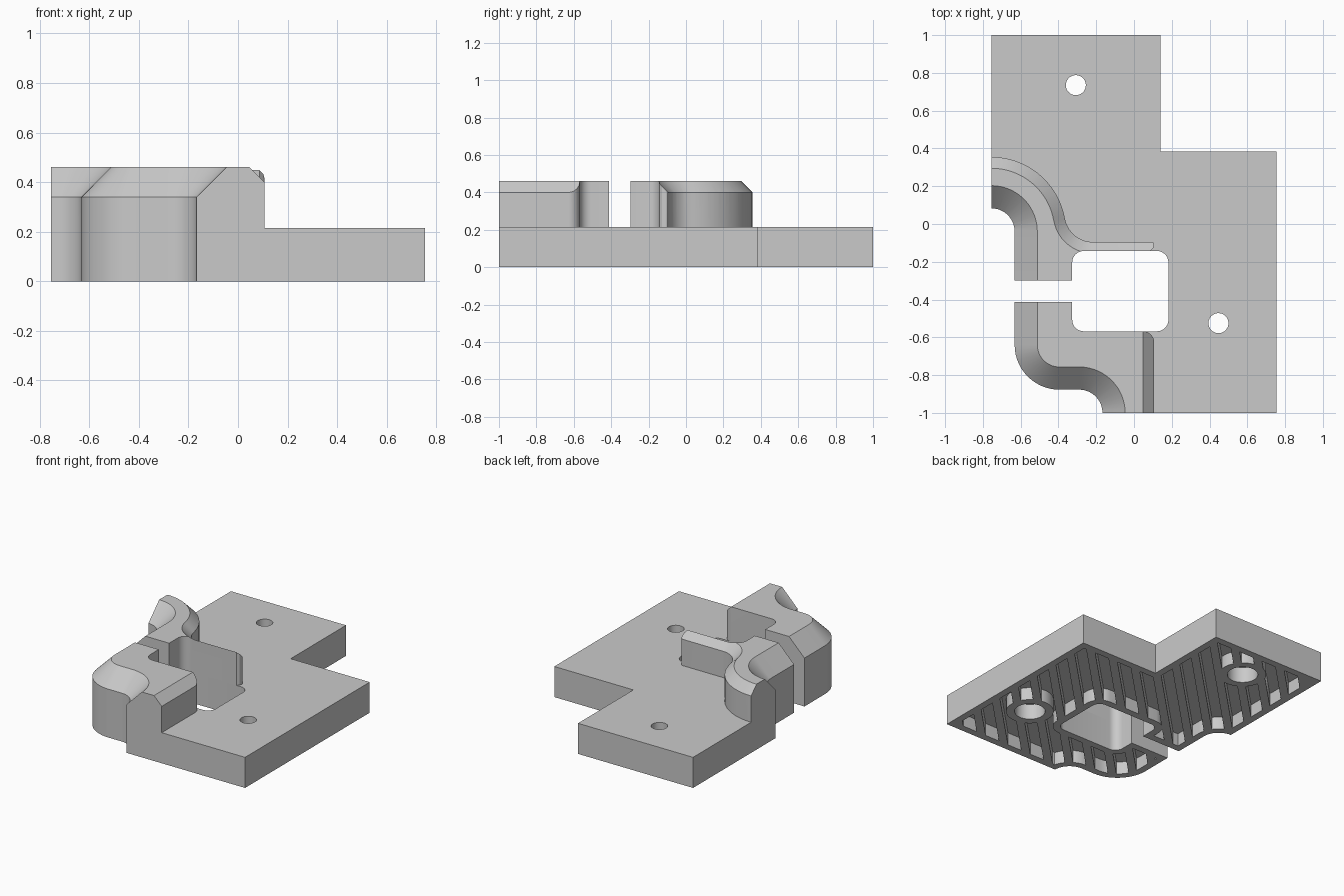
import bpy, bmesh
from math import sin, cos, radians
from mathutils import Matrix, Vector

cube = bpy.data.objects.get("Cube")
if cube:
    bpy.data.objects.remove(cube, do_unlink=True)

PLATE, TOP, POCKET, BORE = 0.215, 0.46, 0.09, 0.11
HOLES = [(0.447, -0.525), (-0.308, 0.735)]

grey = bpy.data.materials.new("plain grey")
grey.use_nodes = True
grey.diffuse_color = (0.59, 0.59, 0.59, 1)
grey.node_tree.nodes["Principled BSDF"].inputs["Base Color"].default_value = (0.59, 0.59, 0.59, 1)


def arc(cx, cy, r, a0, a1, n=14):
    angles = [radians(a0 + (a1 - a0) * i / n) for i in range(n + 1)]
    return [(cx + r * cos(a), cy + r * sin(a)) for a in angles]


def offset(path, d, closed=False):
    """Mitred offset of a path towards its left side."""
    out, n = [], len(path)
    for i in range(n):
        p = Vector(path[i])
        before = p - Vector(path[i - 1]) if closed or i > 0 else None
        after = Vector(path[(i + 1) % n]) - p if closed or i < n - 1 else None
        a = (before or after).normalized()
        b = (after or before).normalized()
        na, nb = Vector((-a.y, a.x)), Vector((-b.y, b.x))
        out.append(tuple(p + (na + nb) * (d / (1 + na.dot(nb)))))
    return out


def make(name, bm):
    bmesh.ops.recalc_face_normals(bm, faces=bm.faces[:])
    mesh = bpy.data.meshes.new(name)
    bm.to_mesh(mesh)
    bm.free()
    mesh.materials.append(grey)
    ob = bpy.data.objects.new(name, mesh)
    bpy.context.collection.objects.link(ob)
    return ob


def loft(name, rings):
    """Skin closed rings of 3D points and cap both ends."""
    bm = bmesh.new()
    rows = [[bm.verts.new(p) for p in ring] for ring in rings]
    for r0, r1 in zip(rows, rows[1:]):
        for i in range(len(r0)):
            j = (i + 1) % len(r0)
            bm.faces.new((r0[i], r0[j], r1[j], r1[i]))
    bm.faces.new(rows[0])
    bm.faces.new(rows[-1])
    return make(name, bm)


def prism(name, outline, z0, z1):
    return loft(name, [[(x, y, z) for x, y in outline] for z in (z0, z1)])


def cylinder(name, centre, r, z0, z1):
    return prism(name, arc(*centre, r, 0, 360, 40)[:-1], z0, z1)


def chamfer_cutter(path, d, e=0.03):
    """Wedge that slopes the top edge along a path at 45 degrees."""
    low, high = offset(path, -e), offset(path, d + e)
    rings = [[(*a, TOP - d - e), (*b, TOP + e), (*a, TOP + e)] for a, b in zip(low, high)]
    return loft("chamfer_cutter", rings)


def boolean(ob, cutter, op="DIFFERENCE"):
    mod = ob.modifiers.new("cut", "BOOLEAN")
    mod.operation, mod.object, mod.solver = op, cutter, "EXACT"
    cutter.hide_render = True
    bpy.context.view_layer.objects.active = ob
    bpy.ops.object.modifier_apply(modifier=mod.name)
    bpy.data.objects.remove(cutter, do_unlink=True)


# Shared curves, each with the material on its left
front_curve = ([(-0.632, -0.413)] + arc(-0.395, -0.64, 0.237, 180, 270)
               + arc(-0.29, -1, 0.123, 90, 0))
rear_curve = arc(-0.755, -0.04, 0.123, 90, 0) + [(-0.632, -0.298)]
rear_corner = [(-0.327, -0.298)] + arc(-0.267, -0.203, 0.06, 180, 90, 8)
front_corner = arc(-0.267, -0.508, 0.06, 270, 180, 8) + [(-0.327, -0.413)]
rear_edge = arc(-0.218, 0.055, 0.15, 270, 190) + arc(-0.755, -0.04, 0.395, 10, 90, 24)[1:]

# Base plate with its window and side slot
plate_outline = (front_curve + [(0.755, -1), (0.755, 0.385), (0.14, 0.385), (0.14, 1), (-0.755, 1)]
                 + rear_curve + rear_corner
                 + arc(0.122, -0.203, 0.06, 90, 0, 8) + arc(0.122, -0.508, 0.06, 0, -90, 8)
                 + front_corner)
plate = prism("base_plate", plate_outline, 0, PLATE)

# Diagonal pockets between ribs on the underside
pockets = prism("pockets", offset(plate_outline, 0.05, True), -0.05, POCKET)
bm = bmesh.new()
for k in range(19):
    c = -1.49 + 0.19 * k
    bmesh.ops.create_cube(bm, size=1, matrix=Matrix.Translation((c / 2, -c / 2, 0))
                          @ Matrix.Rotation(radians(45), 4, "Z")
                          @ Matrix.Diagonal((4, 0.08, 0.6, 1)))
boolean(pockets, make("stripes", bm), "INTERSECT")
for h in HOLES:
    boolean(pockets, cylinder("boss", h, 0.155, -0.2, 0.3))
boolean(plate, pockets)

# Screw holes, wider from below
for h in HOLES:
    boolean(plate, cylinder("counterbore", h, 0.1, -0.1, BORE))
    boolean(plate, cylinder("screw_hole", h, 0.053, -0.1, 0.4))

# Front raised block
front_block = prism("front_block", front_curve + [(0.107, -1)]
                    + arc(0.047, -0.628, 0.06, 0, 90, 8) + front_corner, PLATE, TOP)
boolean(front_block, chamfer_cutter([(-0.632, -0.3)] + front_curve[1:] + [(-0.167, -1.1)], 0.12))
boolean(front_block, chamfer_cutter([(0.107, -1.1), (0.107, -0.4)], 0.06))

# Rear raised block with its thin wall beside the window
rear_block = prism("rear_block", rear_curve + rear_corner
                   + [(0.087, -0.143), (0.102, -0.128)] + arc(0.092, -0.11, 0.015, 0, 90, 6)
                   + rear_edge, PLATE, TOP)
boolean(rear_block, chamfer_cutter([(-0.85, 0.083)] + rear_curve[:-1] + [(-0.632, -0.4)], 0.12))
boolean(rear_block, chamfer_cutter([(0.2, -0.095)] + rear_edge + [(-0.85, 0.355)], 0.06))

# Smooth the curved walls while keeping edges sharp
bpy.ops.object.select_all(action="DESELECT")
for ob in (plate, front_block, rear_block):
    ob.select_set(True)
bpy.context.view_layer.objects.active = plate
bpy.ops.object.shade_smooth_by_angle(angle=radians(25))
